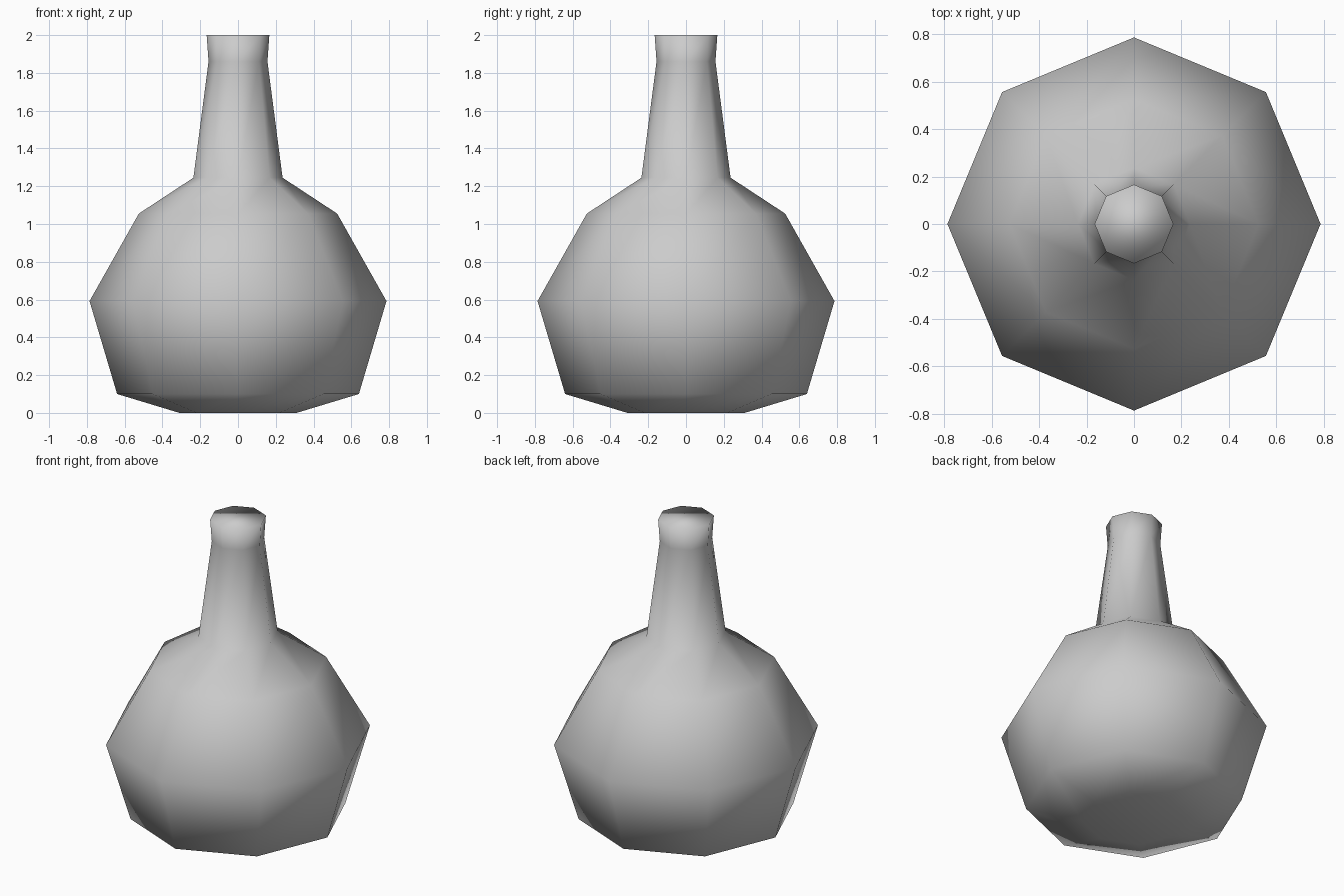
import bpy, bmesh
from math import cos, sin, tau

old = bpy.data.objects.get("Cube")
if old:
    bpy.data.objects.remove(old, do_unlink=True)

SIDES = 8
# Radius and height from the base up to the lip
PROFILE = [(0.31, 0), (0.64, 0.1), (0.786, 0.592), (0.525, 1.055),
           (0.236, 1.245), (0.156, 1.86), (0.166, 2)]

# Plain grey material
grey = bpy.data.materials.new("light_grey")
grey.use_nodes = True
colour = (0.6, 0.6, 0.6, 1)
grey.diffuse_color = colour
grey.node_tree.nodes["Principled BSDF"].inputs["Base Color"].default_value = colour

# Flask body and neck as a stack of eight-sided rings
bm = bmesh.new()
rings = [[bm.verts.new((r * cos(tau * i / SIDES), r * sin(tau * i / SIDES), z))
          for i in range(SIDES)] for r, z in PROFILE]
for low, high in zip(rings, rings[1:]):
    for i in range(SIDES):
        j = (i + 1) % SIDES
        bm.faces.new((low[i], low[j], high[j], high[i]))

# Closed base and mouth
bm.faces.new(rings[0][::-1])
bm.faces.new(rings[-1])
for face in bm.faces:
    face.smooth = True

mesh = bpy.data.meshes.new("flask")
bm.to_mesh(mesh)
bm.free()
mesh.materials.append(grey)
flask = bpy.data.objects.new("flask", mesh)
bpy.context.collection.objects.link(flask)
